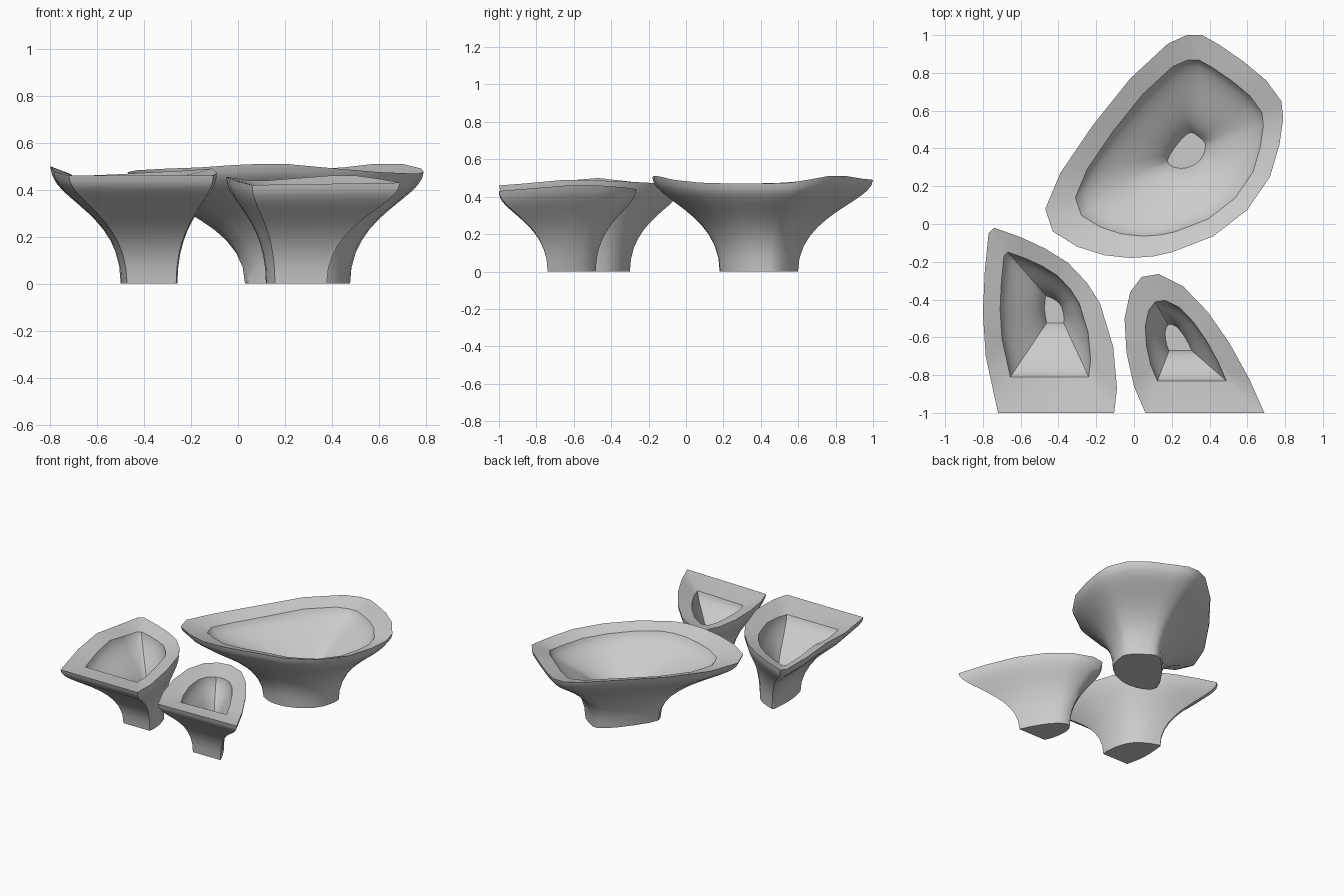
import bpy
import bmesh
import math

cube = bpy.data.objects.get("Cube")
if cube:
    bpy.data.objects.remove(cube, do_unlink=True)

# One plain grey for everything
stone = bpy.data.materials.new("stone_grey")
stone.use_nodes = True
grey = (0.6, 0.6, 0.6, 1)
stone.diffuse_color = grey
stone.node_tree.nodes["Principled BSDF"].inputs["Base Color"].default_value = grey


def bezier(s, a, b, c, d):
    r = 1 - s
    return a * r**3 + 3 * b * r * r * s + 3 * c * r * s * s + d * s**3


def build_bowl(name, rim, foot, lip, floor, lip_drop=0.035, floor_z=0.18, steps=12):
    """Flared bowl; foot, lip and floor are (scale, centre x, centre y) copies of the rim."""
    bm = bmesh.new()

    def outline(spec):
        k, cx, cy = spec
        return [(cx + k * (x - cx), cy + k * (y - cy)) for x, y, z in rim]

    def ring(low, high, spread, height, base_z, drop):
        return [bm.verts.new((a[0] + spread * (b[0] - a[0]),
                              a[1] + spread * (b[1] - a[1]),
                              base_z + height * (p[2] - drop - base_z)))
                for a, b, p in zip(low, high, rim)]

    edge = outline((1, 0, 0))
    rings = []
    # Outer wall: upright at the foot, flaring out, rounded under the rim
    for i in range(steps + 1):
        s = i / steps
        rings.append(ring(outline(foot), edge, bezier(s, 0, 0, 1, 1),
                          bezier(s, 0, 0.62, 0.76, 1), 0, 0))
    # Inward-sloping rim and inner wall down to the floor
    for i in range(steps, -1, -1):
        s = i / steps
        rings.append(ring(outline(floor), outline(lip), bezier(s, 0, 0.15, 0.92, 1),
                          bezier(s, 0, 0.45, 0.65, 1), floor_z, lip_drop))
    count = len(rim)
    for low, high in zip(rings, rings[1:]):
        for j in range(count):
            n = (j + 1) % count
            bm.faces.new((low[j], low[n], high[n], high[j]))
    bm.faces.new(rings[0][::-1])
    bm.faces.new(rings[-1])
    bmesh.ops.recalc_face_normals(bm, faces=bm.faces)
    # Crisp edges around the rim, the lip and the floor
    for loop in (rings[steps], rings[steps + 1], rings[-1]):
        for j in range(count):
            bm.edges.get((loop[j - 1], loop[j])).smooth = False

    mesh = bpy.data.meshes.new(name)
    bm.to_mesh(mesh)
    bm.free()
    mesh.materials.append(stone)
    obj = bpy.data.objects.new(name, mesh)
    bpy.context.collection.objects.link(obj)
    bpy.ops.object.select_all(action="DESELECT")
    obj.select_set(True)
    bpy.context.view_layer.objects.active = obj
    bpy.ops.object.shade_smooth_by_angle(angle=math.radians(38))


# Large rounded bowl at the back
build_bowl("large_bowl", [
    (-.02, -.18, .505), (.1, -.172, .51), (.2, -.15, .51), (.42, -.065, .49),
    (.6, .075, .475), (.72, .25, .47), (.77, .42, .47), (.79, .56, .475),
    (.78, .65, .49), (.7, .76, .51), (.58, .86, .51), (.45, .95, .495),
    (.36, 1, .49), (.28, 1, .49), (.18, .955, .495), (-.02, .77, .495),
    (-.22, .52, .475), (-.39, .27, .468), (-.47, .08, .475), (-.43, -.04, .483),
    (-.3, -.12, .49), (-.16, -.165, .495)],
    foot=(.355, .305, .378), lip=(.79, .29, .37), floor=(.16, .3, .385))

# Tall straight-fronted bowl on the right-hand side
build_bowl("side_bowl", [
    (-.72, -1, .46), (-.105, -1, .46), (-.09, -.87, .47), (-.11, -.65, .49),
    (-.18, -.42, .485), (-.25, -.31, .48), (-.35, -.205, .475), (-.47, -.13, .468),
    (-.6, -.07, .462), (-.74, -.02, .458), (-.77, -.05, .46),
    (-.79, -.25, .475), (-.8, -.47, .5), (-.785, -.7, .48)],
    foot=(.34, -.345, -.444), lip=(.675, -.52, -.415), floor=(.145, -.418, -.442))

# Small straight-fronted bowl
build_bowl("small_bowl", [
    (.06, -1, .42), (.69, -1, .43), (.61, -.82, .445), (.505, -.63, .46),
    (.39, -.465, .46), (.26, -.33, .45), (.13, -.265, .44), (.04, -.28, .44),
    (-.02, -.36, .45), (-.05, -.5, .455), (-.04, -.68, .45), (0, -.86, .435)],
    foot=(.35, .21, -.6), lip=(.58, .212, -.595), floor=(.19, .215, -.593))
